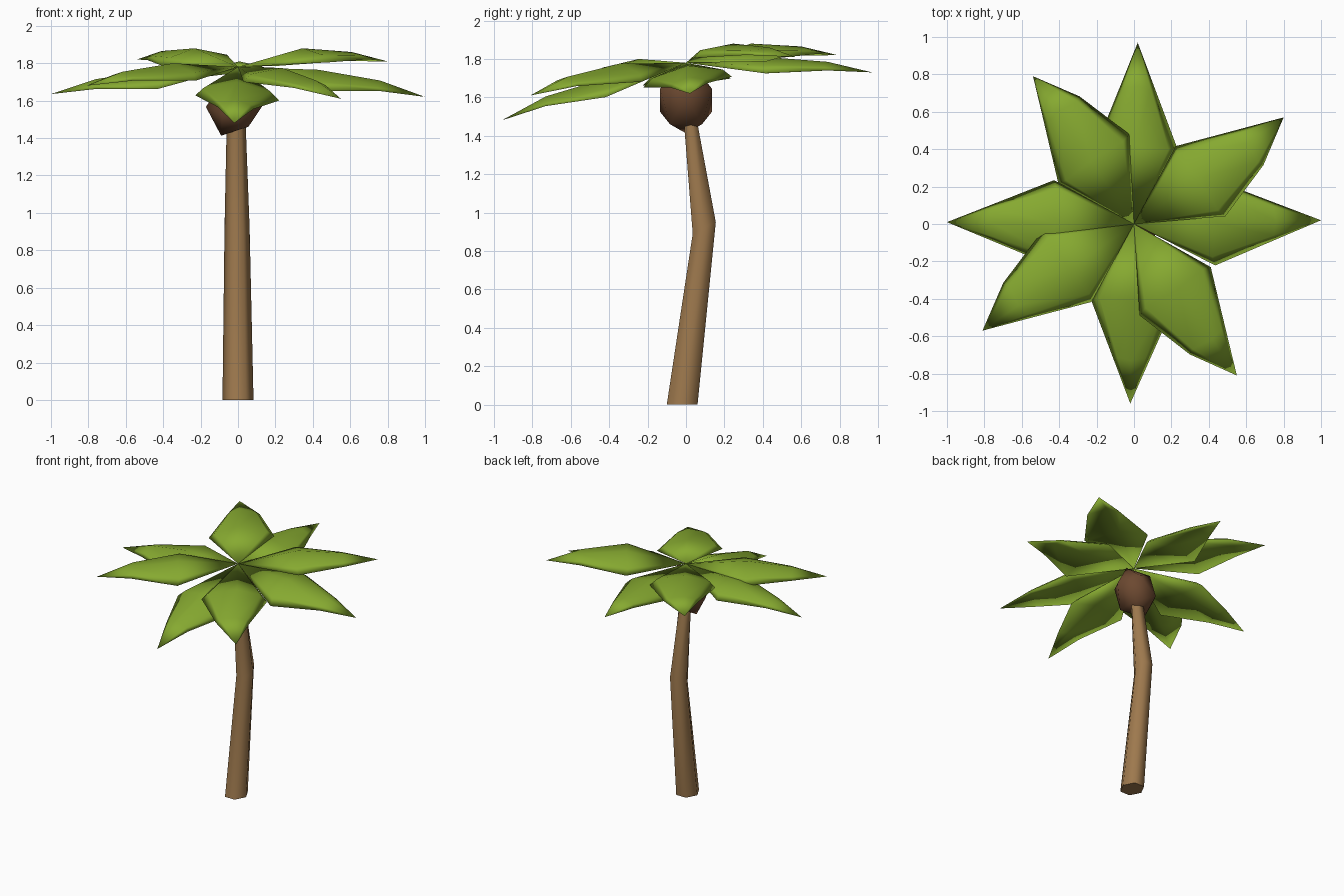
import bpy, bmesh, math
from mathutils import Vector

if "Cube" in bpy.data.objects:
    bpy.data.objects.remove(bpy.data.objects["Cube"], do_unlink=True)


def material(name, rgb):
    m = bpy.data.materials.new(name)
    m.use_nodes = True
    m.diffuse_color = (*rgb, 1)
    m.node_tree.nodes["Principled BSDF"].inputs["Base Color"].default_value = (*rgb, 1)
    return m


GREEN = material("leaf_green", (0.24, 0.40, 0.03))
BARK = material("bark_brown", (0.34, 0.19, 0.075))
HUSK = material("husk_brown", (0.15, 0.066, 0.03))


def finish(bm, name, mat):
    bmesh.ops.remove_doubles(bm, verts=bm.verts, dist=0.0005)
    bmesh.ops.recalc_face_normals(bm, faces=bm.faces)
    mesh = bpy.data.meshes.new(name)
    bm.to_mesh(mesh)
    bm.free()
    mesh.materials.append(mat)
    for p in mesh.polygons:
        p.use_smooth = True
    obj = bpy.data.objects.new(name, mesh)
    bpy.context.collection.objects.link(obj)
    return obj


def skin(bm, rings):
    """Bridge consecutive closed rings of equal length."""
    for a, b in zip(rings, rings[1:]):
        n = len(a)
        for i in range(n):
            j = (i + 1) % n
            corners = list(dict.fromkeys((a[i], a[j], b[j], b[i])))
            if len(corners) > 2:
                bm.faces.new(corners)


# Trunk: bent six-sided tube; each ring is centre x, y, z, radius x, y, tilt
bm = bmesh.new()
rings = []
for x, y, z, rx, ry, tilt in ((0, -0.02, 0, 0.083, 0.08, 0),
                              (-0.005, 0.095, 0.92, 0.067, 0.06, 0.03),
                              (-0.01, 0.02, 1.5, 0.05, 0.033, 0)):
    ring = []
    for i in range(6):
        a = math.tau * i / 6
        s = math.sin(a) / math.sin(math.pi / 3)
        ring.append(bm.verts.new((x + rx * math.cos(a), y + ry * s, z + tilt * s)))
    rings.append(ring)
skin(bm, rings)
bm.faces.new(rings[0])
bm.faces.new(rings[-1])
trunk = finish(bm, "trunk", BARK)
with bpy.context.temp_override(object=trunk, active_object=trunk,
                               selected_objects=[trunk],
                               selected_editable_objects=[trunk]):
    bpy.ops.object.shade_smooth_by_angle(angle=math.radians(65))

# Crown: faceted husk where the leaves join the trunk
bm = bmesh.new()
bmesh.ops.create_icosphere(bm, subdivisions=1, radius=1)
crown = finish(bm, "crown_husk", HUSK)
crown.scale = (0.155, 0.16, 0.19)
crown.rotation_euler = (0, math.radians(25), 0)
crown.location = (-0.01, 0, 1.585)


def leaf(name, tip, mid_z, left, right, bulge=0.0, roll=0.0):
    """Pointed leaf: raised spine, sloping sides, bevelled rim, hollow underside."""
    bm = bmesh.new()
    tip = Vector(tip)
    flat = Vector((tip.x, tip.y, 0))
    side = Vector((-tip.y, tip.x, 0)).normalized()
    base_z = 1.78
    late_z = mid_z * 0.5 + tip.z * 0.5 + 0.015
    # stations: distance, spine height, left width, right width, side droop
    stations = ((0.43, mid_z, left, right, 0.085),
                (0.76, late_z, left * 0.42, right * 0.42 + bulge, 0.045))
    rings = [[bm.verts.new((0, 0, base_z))] * 6]
    for t, z, lw, rw, droop in stations:
        # across: signed width fraction, share of droop, inward pull
        loop = ((1, 1, 0), (0.8, 0.5, 0.015), (0, 0, 0),
                (-0.8, 0.5, 0.015), (-1, 1, 0), (0, 0.4, 0))
        ring = []
        for u, d, pull in loop:
            offset = u * (lw if u > 0 else rw)
            p = flat * (t - pull) + side * offset
            p.z = z - d * droop + roll * offset
            ring.append(bm.verts.new(p))
        rings.append(ring)
    rings.append([bm.verts.new(tip)] * 6)
    skin(bm, rings)
    return finish(bm, name, GREEN)


# Lower tier: straight-edged leaves along the axes
leaf("leaf_left", (1.0, 0.02, 1.62), 1.765, 0.23, 0.23, roll=0.12)
leaf("leaf_right", (-1.0, 0.01, 1.635), 1.765, 0.23, 0.23, roll=-0.08)
leaf("leaf_back", (0.02, 0.97, 1.73), 1.81, 0.21, 0.22)
leaf("leaf_front", (-0.02, -0.96, 1.48), 1.70, 0.23, 0.22, roll=-0.06)

# Upper tier: diagonal leaves, fuller on one side
for name, tip, mid_z in (("leaf_back_left", (0.80, 0.57, 1.81), 1.88),
                         ("leaf_back_right", (-0.54, 0.79, 1.82), 1.88),
                         ("leaf_front_right", (-0.81, -0.57, 1.68), 1.80),
                         ("leaf_front_left", (0.55, -0.81, 1.61), 1.775)):
    leaf(name, tip, mid_z, 0.21, 0.25, bulge=0.04, roll=-0.04)
